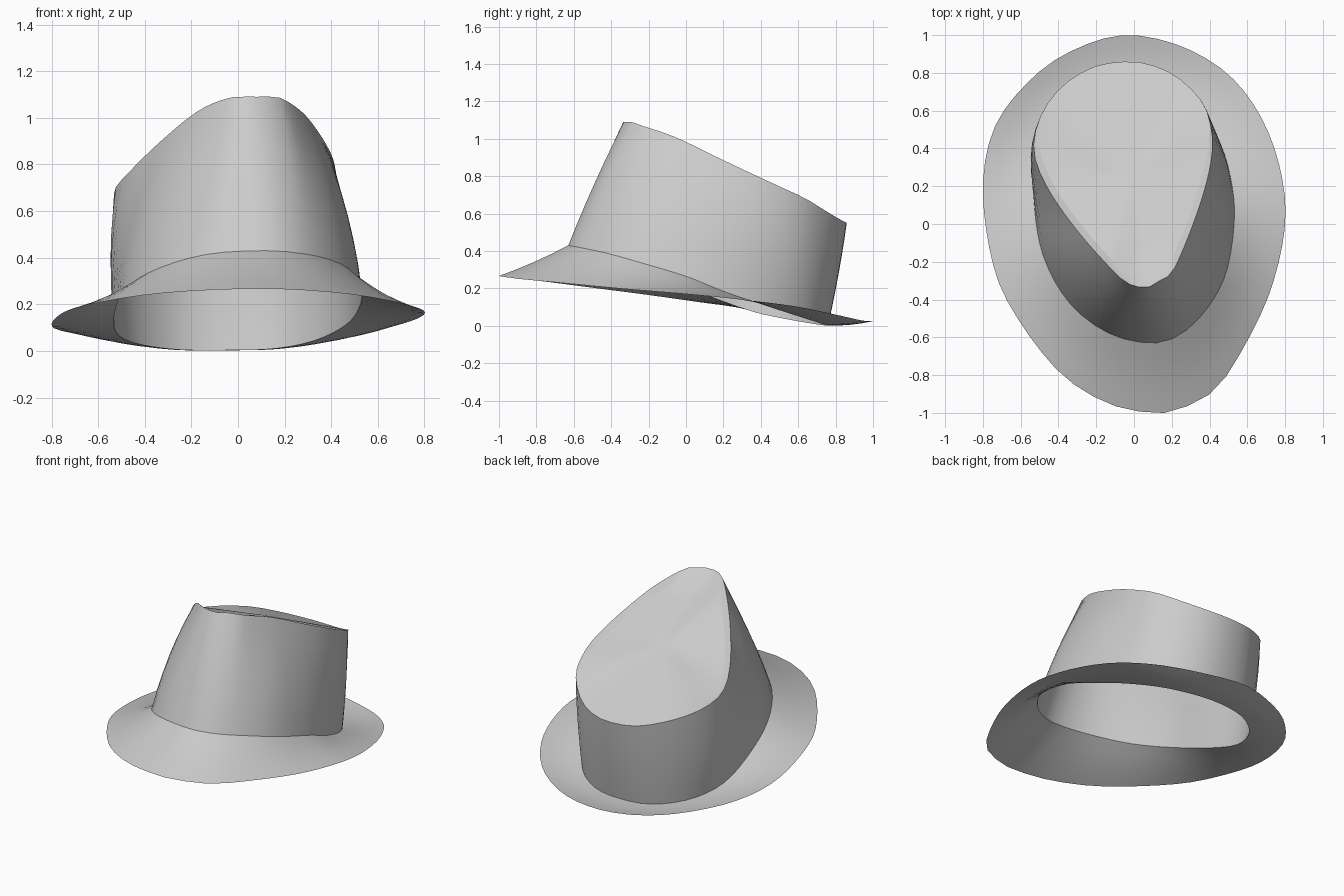
import bpy, bmesh, math
from mathutils import Vector

if "Cube" in bpy.data.objects:
    bpy.data.objects.remove(bpy.data.objects["Cube"])

CENTRE = Vector((0.03, 0.15, 0))
N = 56

# Control loops, counter-clockwise from the front
RIM = [(.09, -1, .267), (.24, -.98, .263), (.42, -.885, .25), (.56, -.69, .232), (.72, -.36, .20),
       (.8, .0, .17), (.772, .3, .14), (.665, .58, .105), (.49, .8, .06), (.24, .945, .028),
       (-.04, 1, .025), (-.29, .935, .025), (-.52, .79, .045), (-.73, .53, .08), (-.8, .2, .11),
       (-.75, -.2, .165), (-.635, -.47, .2), (-.4, -.78, .24), (-.15, -.945, .26)]
BASE = [(.1, -.63, .43), (.26, -.575, .42), (.4, -.43, .39), (.49, -.25, .34), (.53, .0, .265),
        (.52, .2, .185), (.46, .42, .11), (.33, .62, .045), (.16, .73, .01), (-.04, .76, .003),
        (-.25, .72, .005), (-.43, .57, .03), (-.52, .36, .075), (-.53, .12, .16),
        (-.48, -.17, .27), (-.34, -.42, .355), (-.13, -.58, .415)]
TOP = [(.07, -.335, 1.09), (.15, -.29, 1.09), (.205, -.25, 1.075), (.29, -.06, 1.01),
       (.37, .17, .90), (.412, .36, .81), (.41, .5, .745), (.365, .64, .68), (.24, .77, .60),
       (.1, .84, .56), (-.04, .86, .55), (-.22, .83, .56), (-.39, .72, .60), (-.5, .56, .64),
       (-.53, .38, .69), (-.46, .195, .775), (-.32, -.01, .91), (-.17, -.185, 1.03),
       (-.04, -.31, 1.085)]


def resample(ctrl):
    """Smooth closed curve, sampled at even angles around the centre."""
    dense, n = [], len(ctrl)
    for i in range(n):
        a, b, c, d = (Vector(ctrl[(i + k) % n]) for k in (-1, 0, 1, 2))
        for s in range(60):
            t = s / 60
            dense.append(b + 0.5 * t * (c - a + t * (2 * a - 5 * b + 4 * c - d
                         + t * (3 * (b - c) + d - a))))
    dirs = [(p - CENTRE).xy.normalized() for p in dense]
    ring = []
    for k in range(N):
        ang = -math.pi / 2 + 2 * math.pi * k / N
        ray = Vector((math.cos(ang), math.sin(ang)))
        best = max(range(len(dense)), key=lambda i: dirs[i].dot(ray))
        ring.append(dense[best].copy())
    return ring


def blend(a, b, t, out=0.0, dz=0.0):
    """Ring between two rings; bulged at the front and sides, raised in the middle."""
    bump = 4 * t * (1 - t)
    ring = []
    for p, q in zip(a, b):
        m = p.lerp(q, t)
        d = (m - CENTRE).xy.normalized()
        side = min(1, max(0, .2 + abs(d.x) * (1 - max(0, d.y))))
        ring.append(m + Vector((d.x * out * side, d.y * out * side, dz)) * bump)
    return ring


def skin(name, rings, tip=None):
    bm = bmesh.new()
    rows = [[bm.verts.new(p) for p in r] for r in rings]
    for a, b in zip(rows, rows[1:]):
        for k in range(N):
            j = (k + 1) % N
            bm.faces.new((a[k], a[j], b[j], b[k]))
    if tip is not None:
        v = bm.verts.new(tip)
        for k in range(N):
            bm.faces.new((rows[-1][k], rows[-1][(k + 1) % N], v))
    me = bpy.data.meshes.new(name)
    bm.to_mesh(me)
    bm.free()
    ob = bpy.data.objects.new(name, me)
    bpy.context.collection.objects.link(ob)
    bpy.context.view_layer.objects.active = ob
    ob.select_set(True)
    bpy.ops.object.shade_smooth_by_angle(angle=math.radians(25))
    ob.select_set(False)


rim, base, top = resample(RIM), resample(BASE), resample(TOP)

# Brim
skin("brim", [blend(rim, base, t / 4, dz=-.008) for t in range(5)])

# Crown: wall, raised lip fading out towards the back, sunken top
wall = [blend(base, top, t / 6, out=.03) for t in range(7)]
tip = Vector((.0, .25, .83))
lip = []
for p in top:
    w = min(1, max(0, (.65 - p.y) / .35))
    lip.append(p.lerp(tip, .005 + .08 * w) - Vector((0, 0, .02 * w)))
cap = [[p.lerp(tip, t) for p in lip] for t in (0, .35, .7)]
skin("crown", wall + cap, tip)
